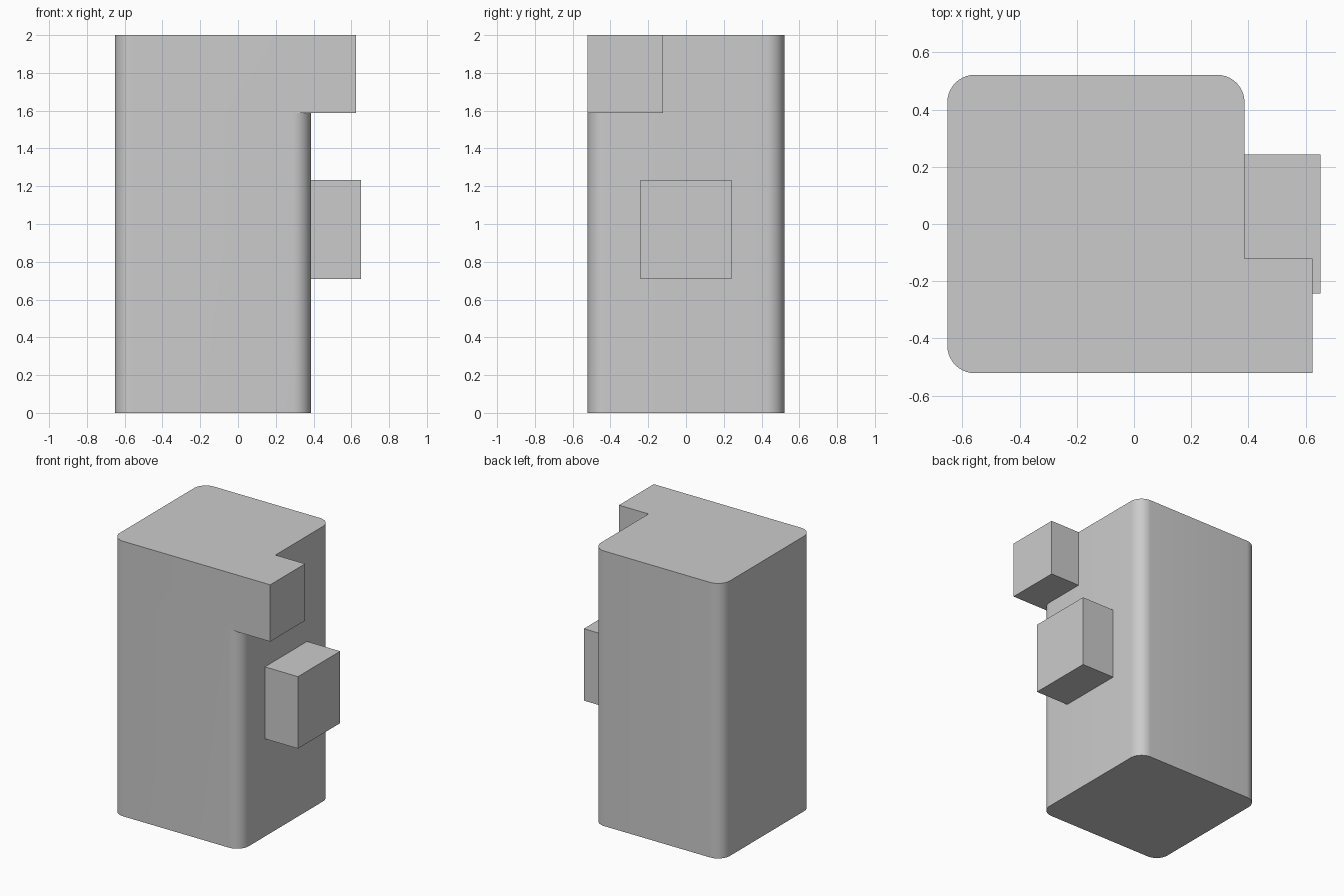
import bpy
import bmesh
from math import cos, sin, pi, radians

cube = bpy.data.objects.get("Cube")
if cube:
    bpy.data.objects.remove(cube, do_unlink=True)

LEFT, RIGHT, HALF_Y, RADIUS = -0.652, 0.386, 0.521, 0.095
LEDGE_X, LEDGE_Y, LEDGE_Z, TOP = 0.624, -0.121, 1.587, 2.0

grey = bpy.data.materials.new("light_grey")
grey.use_nodes = True
colour = (0.6, 0.6, 0.6, 1)
grey.diffuse_color = colour
grey.node_tree.nodes["Principled BSDF"].inputs["Base Color"].default_value = colour


def make_object(name, bm):
    bmesh.ops.remove_doubles(bm, verts=bm.verts, dist=0.0001)
    bmesh.ops.recalc_face_normals(bm, faces=bm.faces)
    mesh = bpy.data.meshes.new(name)
    bm.to_mesh(mesh)
    bm.free()
    mesh.materials.append(grey)
    obj = bpy.data.objects.new(name, mesh)
    bpy.context.collection.objects.link(obj)
    return obj


def corner(sx, sy, start, steps=10):
    """Counter-clockwise quarter arc rounding one corner of the body."""
    cx = RIGHT - RADIUS if sx > 0 else LEFT + RADIUS
    cy = sy * (HALF_Y - RADIUS)
    angles = [start + pi / 2 * i / steps for i in range(steps + 1)]
    return [(cx + RADIUS * cos(a), cy + RADIUS * sin(a)) for a in angles]


def cap(bm, outline, z):
    bm.faces.new([bm.verts.new((x, y, z)) for x, y in outline])


def walls(bm, outline, z0, z1):
    for a, b in zip(outline, outline[1:] + outline[:1]):
        bm.faces.new([bm.verts.new(p) for p in
                      ((*a, z0), (*b, z0), (*b, z1), (*a, z1))])


# Outlines of the rounded column and of its top with the overhanging corner
front_left = corner(-1, -1, pi)
front_right = corner(1, -1, 1.5 * pi)
back = corner(1, 1, 0) + corner(-1, 1, pi / 2)
inner = [(RIGHT, LEDGE_Y)]
overhang = [(LEDGE_X, -HALF_Y), (LEDGE_X, LEDGE_Y)]
lower = front_left + front_right + inner + back
upper = front_left + [front_right[0]] + overhang + inner + back

# Body with overhang, as one closed shell
bm = bmesh.new()
cap(bm, lower, 0)
walls(bm, lower, 0, LEDGE_Z)
cap(bm, front_right + inner + overhang[::-1], LEDGE_Z)
walls(bm, upper, LEDGE_Z, TOP)
cap(bm, upper, TOP)
body = make_object("body", bm)
bpy.ops.object.select_all(action='DESELECT')
body.select_set(True)
bpy.context.view_layer.objects.active = body
bpy.ops.object.shade_smooth_by_angle(angle=radians(30))

# Square block on the side
low, high = (RIGHT, -0.242, 0.71), (0.652, 0.242, 1.233)
bm = bmesh.new()
bmesh.ops.create_cube(bm, size=1)
for v in bm.verts:
    v.co = [high[i] if v.co[i] > 0 else low[i] for i in range(3)]
make_object("side_block", bm)
